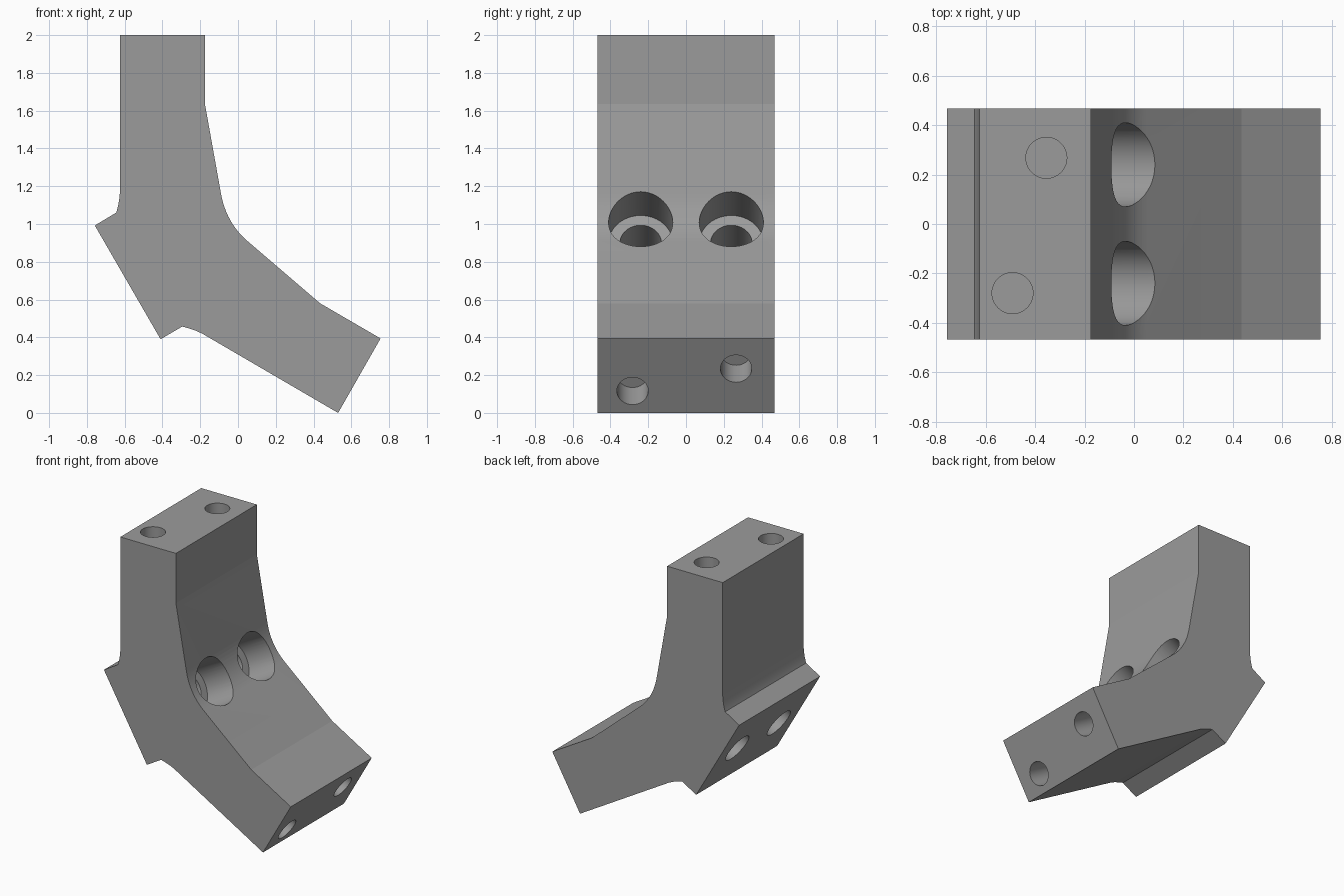
import bpy, bmesh, math
from mathutils import Vector

if "Cube" in bpy.data.objects:
    bpy.data.objects.remove(bpy.data.objects["Cube"])

HALF_WIDTH = 0.468
grey = bpy.data.materials.new("grey")
grey.diffuse_color = (0.33, 0.33, 0.33, 1)
grey.use_nodes = True
grey.node_tree.nodes["Principled BSDF"].inputs["Base Color"].default_value = grey.diffuse_color


def bezier(a, c, b, n):
    """Points of a quadratic curve from a to b, pulled towards c."""
    return [tuple((1 - t) ** 2 * p + 2 * t * (1 - t) * q + t * t * r
                  for p, q, r in zip(a, c, b))
            for t in (i / n for i in range(n + 1))]


# Bracket body: side profile (x, z) extruded across the width
profile = [(-0.625, 2), (-0.175, 2), (-0.175, 1.635)]
profile += bezier((-0.09, 1.16), (-0.062, 1.006), (0.05, 0.91), 12)
profile += [(0.435, 0.58), (0.755, 0.394), (0.53, 0.0)]
profile += bezier((-0.19, 0.42), (-0.235, 0.443), (-0.295, 0.457), 3)
profile += [(-0.41, 0.39), (-0.758, 0.992), (-0.645, 1.06)]
profile += bezier((-0.643, 1.065), (-0.627, 1.12), (-0.625, 1.17), 3)

bm = bmesh.new()
side = bm.faces.new([bm.verts.new((x, -HALF_WIDTH, z)) for x, z in profile])
moved = bmesh.ops.extrude_face_region(bm, geom=[side])["geom"]
bmesh.ops.translate(bm, vec=(0, 2 * HALF_WIDTH, 0),
                    verts=[v for v in moved if isinstance(v, bmesh.types.BMVert)])
bmesh.ops.recalc_face_normals(bm, faces=bm.faces)
mesh = bpy.data.meshes.new("bracket_body")
bm.to_mesh(mesh)
bm.free()
body = bpy.data.objects.new("bracket_body", mesh)
mesh.materials.append(grey)
bpy.context.collection.objects.link(body)


def drill(start, end, radius):
    """Cut a round hole running from start to end."""
    start, end = Vector(start), Vector(end)
    axis = end - start
    bpy.ops.mesh.primitive_cylinder_add(
        vertices=48, radius=radius, depth=axis.length, location=(start + end) / 2,
        rotation=axis.to_track_quat('Z', 'Y').to_euler())
    cutter = bpy.context.object
    cutter.name = "hole_cutter"
    cutter.hide_render = True
    cutter.data.materials.append(grey)
    bpy.context.view_layer.objects.active = body
    mod = body.modifiers.new("hole", 'BOOLEAN')
    mod.operation = 'DIFFERENCE'
    mod.solver = 'EXACT'
    mod.object = cutter
    bpy.ops.object.modifier_apply(modifier=mod.name)
    bpy.data.objects.remove(cutter)


# Counterbored bolt holes, square to the sloping back pad
bolt_dir = Vector((math.cos(math.radians(30)), 0, 0.5))
for y in (-0.24, 0.24):
    pad = Vector((-0.585, y, 0.69))
    drill(pad + bolt_dir * 0.416, pad + bolt_dir * 1.0, 0.17)
    drill(pad - bolt_dir * 0.2, pad + bolt_dir * 0.5, 0.11)

# Blind dowel holes in the top face and in the sloping end face
DEPTH, RADIUS = 0.18, 0.083
for x, y in ((-0.355, 0.268), (-0.492, -0.28)):
    drill((x, y, 2 - DEPTH), (x, y, 2.1), RADIUS)
end_dir = Vector((math.cos(math.radians(30)), 0, -0.5))
for x, y, z in ((0.664, 0.265, 0.234), (0.596, -0.283, 0.116)):
    p = Vector((x, y, z))
    drill(p - end_dir * DEPTH, p + end_dir * 0.1, RADIUS)

# Smooth the rounded walls, keep the edges crisp
bpy.ops.object.select_all(action='DESELECT')
body.select_set(True)
bpy.context.view_layer.objects.active = body
bpy.ops.object.shade_smooth_by_angle(angle=math.radians(9))
